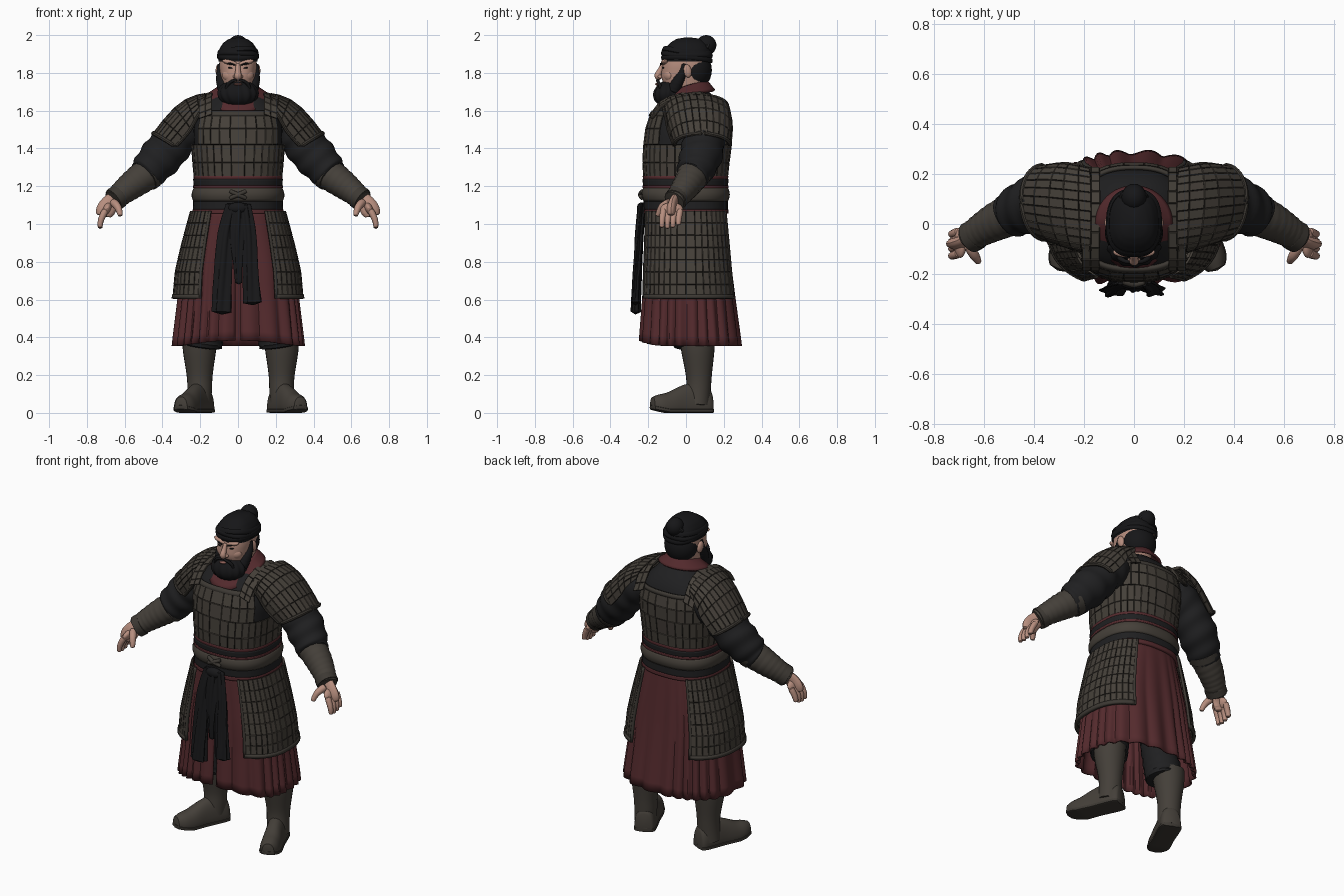
import bpy, bmesh, math, random
from math import sin, cos, pi, radians
from mathutils import Vector, Matrix, Euler

random.seed(4)
if "Cube" in bpy.data.objects:
    bpy.data.objects.remove(bpy.data.objects["Cube"])


def material(name, *rgb):
    m = bpy.data.materials.new(name)
    m.use_nodes = True
    m.diffuse_color = (*rgb, 1)
    bsdf = m.node_tree.nodes["Principled BSDF"]
    bsdf.inputs["Base Color"].default_value = (*rgb, 1)
    bsdf.inputs["Roughness"].default_value = 0.8
    return m


ARMOUR = material("armour brown", .060, .051, .041)
SEAM = material("armour seam", .014, .012, .010)
TRIM = material("armour trim", .046, .040, .033)
RED = material("dark red cloth", .088, .023, .026)
BLACK = material("black cloth", .014, .014, .015)
SASH = material("sash black", .009, .009, .010)
SKIN = material("skin", .47, .27, .21)
LIP = material("lips", .28, .12, .10)
HAIR = material("hair", .008, .008, .009)
BOOT = material("boot leather", .058, .050, .041)
made = []


def finish(name, bm, mats, thick=0, mirror=False):
    me = bpy.data.meshes.new(name)
    bm.to_mesh(me)
    bm.free()
    for m in mats:
        me.materials.append(m)
    ob = bpy.data.objects.new(name, me)
    bpy.context.collection.objects.link(ob)
    if thick:
        mod = ob.modifiers.new("thickness", "SOLIDIFY")
        mod.thickness, mod.offset = thick, -1
    if mirror:
        ob.modifiers.new("mirror", "MIRROR")
    made.append(ob)
    return ob


def sheet(name, f, nu, nv, mat, wrap=False, thick=0, scales=False, mirror=False):
    """Surface from f(u, v); scales turns every cell into a raised plate."""
    bm = bmesh.new()
    cols = nu if wrap else nu + 1
    g = [[bm.verts.new(f(i / nu, j / nv)) for i in range(cols)] for j in range(nv + 1)]
    for j in range(nv):
        for i in range(nu):
            k = (i + 1) % cols
            bm.faces.new((g[j][i], g[j][k], g[j + 1][k], g[j + 1][i]))
    bmesh.ops.remove_doubles(bm, verts=bm.verts, dist=1e-5)
    mid = sum((v.co for v in bm.verts), Vector()) / len(bm.verts)
    bm.normal_update()
    if sum(p.normal.dot(p.calc_center_median() - mid) * p.calc_area() for p in bm.faces) < 0:
        bmesh.ops.reverse_faces(bm, faces=bm.faces)
        bm.normal_update()
    if scales:
        rim = bmesh.ops.inset_individual(bm, faces=bm.faces[:], thickness=.003, depth=.004)
        for p in rim["faces"]:
            p.material_index = int(random.random() < .4)
    return finish(name, bm, (mat, SEAM) if scales else (mat,), thick, mirror)


def spline(pts, t):
    """Smooth point along a list of equal-length tuples."""
    n = len(pts) - 1
    t = min(max(t, 0), 1) * n
    i = min(int(t), n - 1)
    t -= i
    a, b, c, d = (pts[min(max(k, 0), n)] for k in (i - 1, i, i + 1, i + 2))
    return [.5 * (2 * q + (r - p) * t + (2 * p - 5 * q + 4 * r - s) * t * t
                  + (3 * q - p - 3 * r + s) * t ** 3) for p, q, r, s in zip(a, b, c, d)]


def tube(name, pts, mat, nv=24, n=16, flat=1, ripple=0, waves=9, mirror=True, cap=.08, folds=0):
    def f(u, v):
        p = spline(pts, v)
        tan = Vector(spline(pts, v + .01)[:3]) - Vector(spline(pts, v - .01)[:3])
        side = tan.cross(Vector((0, 1, 0))).normalized()
        up = side.cross(tan).normalized()
        end = max(0, 1 - min(v, 1 - v) / cap)
        a = 2 * pi * u
        r = p[3] * math.sqrt(max(0, 1 - end * end))
        r *= 1 + ripple * sin(waves * 2 * pi * v + 2 * sin(a)) + folds * cos(5 * a + 4 * v)
        return Vector(p[:3]) + side * (r * cos(a)) + up * (r * flat * sin(a))
    return sheet(name, f, n, nv, mat, wrap=True, mirror=mirror)


def ball(name, loc, size, mat, rot=(0, 0, 0), mirror=False):
    bm = bmesh.new()
    mx = Matrix.LocRotScale(Vector(loc), Euler([radians(r) for r in rot]), Vector(size))
    bmesh.ops.create_uvsphere(bm, u_segments=24, v_segments=14, radius=1, matrix=mx)
    return finish(name, bm, (mat,), 0, mirror)


def body(prof, deg, z, off=0, power=.8):
    """Point on a rounded body whose profile rows are (z, half width, front, back)."""
    zz = min(max(z, prof[0][0]), prof[-1][0])
    lo, hi = next(p for p in zip(prof, prof[1:]) if zz <= p[1][0])
    t = (zz - lo[0]) / (hi[0] - lo[0])
    rx, fr, bk = (a + (b - a) * t + off for a, b in zip(lo[1:], hi[1:]))
    c, s = cos(radians(deg)), sin(radians(deg))
    return Vector((math.copysign(abs(c) ** power, c) * rx,
                   math.copysign(abs(s) ** power, s) * (bk if s > 0 else fr), z))


def band(name, prof, z0, z1, off, mat, a0=0, a1=360, nu=48, nv=4, bulge=0, **kw):
    full = a1 - a0 == 360
    return sheet(name, lambda u, v: body(prof, a0 + (a1 - a0) * u, z0 + (z1 - z0) * v,
                 off + bulge * sin(pi * v)), nu, nv, mat, wrap=full, **kw)


TORSO = [(1.05, .218, .2, .2), (1.2, .212, .205, .2), (1.3, .222, .215, .21), (1.4, .23, .212, .225),
         (1.5, .235, .2, .23), (1.58, .22, .178, .215), (1.64, .18, .13, .19), (1.70, .1, .07, .12)]
SKIRT = [(.36, .345, .24, .287), (.6, .318, .225, .257), (.75, .305, .222, .24),
         (.9, .27, .215, .225), (1.09, .218, .21, .205)]
HEAD = [(1.6, .07, .04, .09), (1.68, .078, .07, .1), (1.73, .086, .115, .1), (1.78, .094, .132, .115),
        (1.84, .1, .126, .12), (1.92, .095, .11, .12)]
CAP = [(1.86, .103, .124, .134), (1.9, .105, .126, .135), (1.93, .097, .112, .128),
       (1.96, .077, .083, .108), (1.98, .048, .05, .08), (1.988, 0, 0, .02)]

# Torso clothing and lamellar cuirass
band("under_tunic", TORSO, 1.05, 1.70, 0, BLACK, nv=16)
band("cuirass_lower", TORSO, 1.23, 1.42, .014, ARMOUR, nu=34, nv=2, scales=True, thick=.01)
band("breastplate", TORSO, 1.42, 1.59, .014, ARMOUR, -145, -35, 9, 2, scales=True, thick=.01)
band("backplate", TORSO, 1.42, 1.58, .014, ARMOUR, 35, 145, 9, 2, scales=True, thick=.01)
band("breastplate_trim", TORSO, 1.575, 1.6, .019, TRIM, -145, -35, 20, 2, thick=.015)
band("backplate_trim", TORSO, 1.565, 1.59, .019, TRIM, 35, 145, 20, 2, thick=.015)

STRAP = [(.172, -.185, 1.58), (.172, -.12, 1.66), (.17, .03, 1.70), (.17, .15, 1.67), (.172, .225, 1.56)]


def strap(u, v):
    x, y, z = spline(STRAP, v)
    return Vector((x + (u - .5) * .07, y, z - .025 * u))


sheet("shoulder_strap", strap, 2, 10, ARMOUR, thick=.02, scales=True, mirror=True)


# Shoulder armour, arched over the sleeve
def pauldron(u, v):
    front = Vector(spline([(.18, -.12, 1.62), (.22, -.105, 1.56), (.26, -.09, 1.49), (.33, -.06, 1.41)], v))
    top = Vector(spline([(.17, .05, 1.69), (.26, .06, 1.667), (.355, .07, 1.595), (.447, .08, 1.48)], v))
    back = Vector(spline([(.18, .225, 1.62), (.24, .24, 1.56), (.28, .245, 1.49), (.35, .235, 1.41)], v))
    mid = (front + back) / 2
    return mid + (front - mid) * cos(pi * u) + (top - mid) * sin(pi * u) ** .78


sheet("shoulder_armour", pauldron, 14, 5, ARMOUR, thick=.015, scales=True, mirror=True)
tube("shoulder_armour_rim", [(*pauldron(i / 12, 1), .012) for i in range(13)], TRIM, n=8, cap=.02)
tube("shoulder_armour_edge", [(*pauldron(0, i / 6), .01) for i in range(7)], TRIM, n=8, cap=.02)

# Waist bands and belt
for nm, z0, z1, off, mat in (("waist_red_edge", 1.225, 1.255, .019, RED), ("waist_black", 1.2, 1.238, .022, BLACK),
                             ("waist_red_line", 1.19, 1.204, .026, RED), ("lower_black", 1.07, 1.135, .022, BLACK),
                             ("lower_red_edge", 1.055, 1.078, .024, RED)):
    band(nm, TORSO, z0, z1, off, mat, thick=.03)
band("belt", TORSO, 1.12, 1.192, .022, ARMOUR, bulge=.01, nv=6, thick=.02)
for s in (-1, 1):
    tube("belt_knot_%d" % (s + 2), [(.045, -.232, 1.155 + .02 * s, .01), (0, -.242, 1.155, .012),
                                    (-.045, -.232, 1.155 - .02 * s, .01)], TRIM, mirror=False)


# Pleated skirt, open at the front
def skirt(u, v):
    deg = -89 + 358 * u
    a = radians(deg)
    pleat = (abs(sin(13 * a + 1.8 * sin(3 * a))) - .5) * .022 * v
    p = body(SKIRT, deg, 1.09 - .735 * v, pleat)
    p.z += .028 * v * max(0, -sin(a)) ** 4
    return p


sheet("skirt", skirt, 200, 14, RED, thick=.01)
for s, nm in ((0, "left"), (180, "right")):
    band(nm + "_tasset", SKIRT, 1.07, .615, .026, ARMOUR, s - 59, s + 59, 16, 7, scales=True, thick=.012)
    band(nm + "_tasset_hem", SKIRT, .628, .605, .034, TRIM, s - 59, s + 59, 30, 1, thick=.018)
    for e, edge in ((-59, "front"), (59, "back")):
        band(nm + "_tasset_edge_" + edge, SKIRT, 1.07, .605, .033, TRIM, s + e - 1.5, s + e + 1.5, 2, 10, thick=.014)

# Hanging sash
ball("sash_knot", (0, -.235, 1.085), (.055, .025, .03), SASH)
for nm, pts in (("sash_right", [(-.03, -.23, 1.11, .03), (-.065, -.243, .95, .037), (-.078, -.258, .72, .043), (-.085, -.268, .52, .047)]),
                ("sash_left", [(.03, -.232, 1.11, .03), (.055, -.246, .95, .035), (.068, -.258, .75, .037), (.08, -.268, .57, .044)]),
                ("sash_middle", [(0, -.237, 1.11, .03), (-.005, -.25, .95, .033), (0, -.262, .8, .022), (.005, -.262, .68, .016)])):
    tube(nm, pts, SASH, n=40, flat=.5, folds=.22, mirror=False, cap=.01)

# Sleeves, bracers and hands
tube("sleeve", [(.19, .1, 1.56, .1), (.3, .1, 1.48, .106), (.40, .08, 1.365, .112), (.485, .04, 1.27, .093),
                (.515, .022, 1.245, .07)], BLACK, nv=40, n=24, ripple=.04, waves=6)
tube("bracer", [(.46, .05, 1.28, .088), (.55, .01, 1.215, .077), (.62, -.03, 1.16, .064), (.664, -.062, 1.122, .055)],
     BOOT, nv=30, ripple=.02, cap=.03)
for nm, p, r in (("elbow", (.478, .042, 1.267), .09), ("wrist", (.644, -.048, 1.138), .063)):
    d = Vector((.018, -.01, -.013))
    tube("bracer_band_" + nm, [(*(Vector(p) - d), r), (*p, r), (*(Vector(p) + d), r)], TRIM, cap=.15)
tube("palm", [(.648, -.05, 1.14, .04), (.68, -.07, 1.105, .048), (.702, -.078, 1.07, .05), (.71, -.08, 1.04, .04)],
     SKIN, flat=.5)
for i in range(4):
    y, drop = -.122 + .029 * i, (.005, 0, .005, .02)[i]
    tube("finger_%d" % (i + 1), [(.698, y + .005, 1.08, .018), (.718, y - .002, 1.04, .017),
         (.728, y - .005, 1.01, .015), (.73, y - .005, .973 + drop, .012)], SKIN, nv=12, n=10, cap=.15)
ball("knuckles", (.694, -.076, 1.08), (.022, .06, .036), SKIN, (0, -25, 0), True)
tube("thumb", [(.665, -.08, 1.12, .022), (.64, -.122, 1.095, .02), (.627, -.142, 1.065, .016), (.622, -.152, 1.04, .012)],
     SKIN, nv=12, n=10, cap=.15)

# Legs: trousers and boots, toes turned out
legs = [tube("trouser_leg", [(.11, .03, .95, .08), (.14, .03, .65, .09), (.19, .035, .43, .105), (.205, .04, .342, .105)],
             BLACK, ripple=.03, cap=.1),
        tube("boot_shaft", [(.215, .06, .40, .093), (.218, .063, .33, .088), (.217, .068, .2, .069), (.217, .066, .12, .065),
                            (.222, .06, .03, .064)], BOOT, nv=20, n=24, cap=.03)]
FOOT = [(.13, .042, .08), (.11, .058, .115), (.05, .06, .14), (-.03, .057, .125), (-.11, .06, .09), (-.17, .054, .066), (-.215, .028, .04)]


def foot(u, v):
    y, w, h = spline(FOOT, v)
    open_end = .001 < v < .999
    c, s = cos(2 * pi * u), sin(2 * pi * u)
    z = .022 + (h if s > 0 else .022) * s if open_end else .03
    return turn(w * math.copysign(abs(c) ** .85, c) * open_end, y, z, v)


def sole(u, v):
    y, w, h = spline(FOOT, v)
    c, s = cos(2 * pi * u), sin(2 * pi * u)
    z = .011 * (1 + math.copysign(abs(s) ** .3, s))
    return turn((w + .004) * math.copysign(abs(c) ** .7, c) * (.001 < v < .999), y, z, v)


def turn(x, y, z, v):
    toe = .02 * max(0, v - .7) / .3
    return Matrix.Rotation(radians(23), 3, "Z") @ Vector((x, y, z + toe)) + Vector((.236, .012, 0))


legs += [sheet("boot_foot", foot, 28, 20, BOOT, wrap=True, mirror=True),
         sheet("boot_sole", sole, 28, 20, TRIM, wrap=True, mirror=True)]
for ob in legs:
    ob.location.x = .014


# Collar
def collar(u, v):
    a = 2 * pi * u
    s = sin(a)
    rx, ry = .09 + .065 * v, (.085 + .105 * v if s < 0 else .105 + .045 * v)
    z = 1.735 + .03 * s - v * (.04 + (.08 * -s if s < 0 else .015 * s))
    return Vector((rx * cos(a), ry * s + .005, z))


sheet("collar", collar, 40, 5, RED, wrap=True, thick=.015)

# Head, face and beard
band("head", HEAD, 1.6, 1.92, 0, SKIN, nv=20)
tube("nose", [(0, -.12, 1.85, .011), (0, -.136, 1.815, .014), (0, -.148, 1.785, .019), (0, -.132, 1.77, .016)], SKIN, mirror=False, cap=.12)
ball("nostril", (.016, -.136, 1.78), (.011, .014, .01), SKIN, mirror=True)
ball("cheek", (.046, -.095, 1.787), (.04, .024, .032), SKIN, (0, 0, 25), True)
ball("brow_ridge", (.04, -.112, 1.855), (.045, .02, .014), SKIN, (0, -14, 0), True)
tube("eyebrow", [(.014, -.134, 1.84, .003), (.04, -.132, 1.849, .005), (.075, -.108, 1.855, .003)], HAIR, nv=10, n=8, cap=.15)
ball("eye", (.04, -.12, 1.826), (.014, .008, .004), HAIR, (0, -8, 0), True)
ball("ear", (.104, .008, 1.81), (.014, .022, .035), SKIN, (12, 0, 10), True)
ball("hair_back", (0, .045, 1.815), (.1, .092, .105), HAIR)


def beard(u, v):
    a, b = 2 * pi * u, pi * (v - .5)
    r = 1 + .035 * sin(13 * a + 5 * v) * cos(b)
    z = sin(b)
    return Vector((.107 * r * cos(a) * cos(b), -.088 + .012 * z + .083 * r * sin(a) * cos(b), 1.692 + .073 * z))


sheet("beard", beard, 78, 20, HAIR, wrap=True)
tube("sideburn", [(.095, -.008, 1.85, .013), (.094, -.018, 1.80, .02), (.086, -.042, 1.755, .03), (.07, -.07, 1.70, .035)],
     HAIR, ripple=.04)
tube("moustache", [(.002, -.15, 1.763, .006), (.03, -.15, 1.757, .008), (.054, -.14, 1.738, .009), (.066, -.132, 1.705, .006)],
     HAIR, nv=14, n=10)
ball("lower_lip", (0, -.15, 1.74), (.022, .014, .007), LIP)

# Wrapped cap with topknot
band("cap", CAP, 1.86, 1.988, 0, HAIR, nv=16)
for i, (z, tilt) in enumerate(((1.878, .006), (1.897, -.004), (1.915, .008))):
    def roll(u, v):
        deg, b = 360 * u, 2 * pi * v
        p = body(CAP, deg, z + .013 * sin(b), .002 + .005 * cos(b))
        p.z += tilt * cos(radians(deg * 2 + 60 * i)) - .008 * sin(radians(deg))
        return p
    sheet("cap_wrap_%d" % (i + 1), roll, 48, 8, HAIR, wrap=True)
ball("topknot", (0, .107, 1.947), (.05, .054, .053), HAIR)
tube("topknot_wrap", [(.05 * cos(t * pi / 4), .1 + .03 * sin(t * pi / 4), 1.925 + .035 * sin(t * pi / 4), .012) for t in range(9)],
     BLACK, n=8, mirror=False, cap=.02)

# Smooth shading with sharp plate edges
bpy.ops.object.select_all(action="DESELECT")
for ob in made:
    ob.select_set(True)
bpy.context.view_layer.objects.active = made[0]
bpy.ops.object.shade_smooth_by_angle(angle=radians(38))
